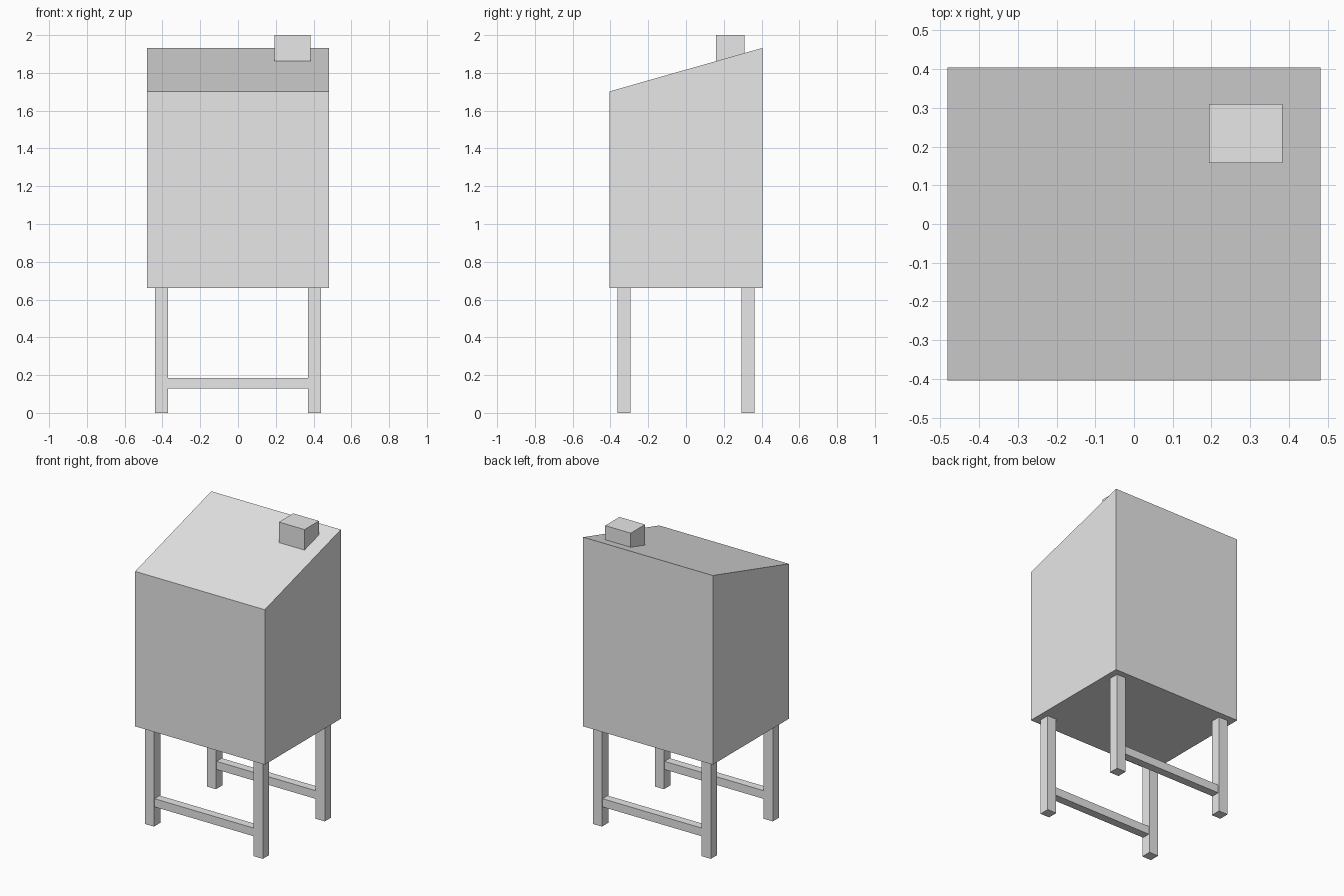
import bpy
import bmesh

cube = bpy.data.objects.get("Cube")
if cube:
    bpy.data.objects.remove(cube, do_unlink=True)

# One plain grey for everything
grey = bpy.data.materials.new("light_grey")
grey.use_nodes = True
colour = (0.8, 0.8, 0.8, 1)
grey.diffuse_color = colour
grey.node_tree.nodes["Principled BSDF"].inputs["Base Color"].default_value = colour


def prism(name, profile, x0, x1):
    """Extrude a (y, z) outline from x0 to x1."""
    bm = bmesh.new()
    face = bm.faces.new([bm.verts.new((x0, y, z)) for y, z in profile])
    side = bmesh.ops.extrude_face_region(bm, geom=[face])["geom"]
    verts = [v for v in side if isinstance(v, bmesh.types.BMVert)]
    bmesh.ops.translate(bm, verts=verts, vec=(x1 - x0, 0, 0))
    bmesh.ops.recalc_face_normals(bm, faces=bm.faces)
    mesh = bpy.data.meshes.new(name)
    bm.to_mesh(mesh)
    bm.free()
    mesh.materials.append(grey)
    obj = bpy.data.objects.new(name, mesh)
    bpy.context.collection.objects.link(obj)
    return obj


def box(name, x, y, z):
    """Box from (min, max) ranges."""
    return prism(name, [(y[0], z[0]), (y[1], z[0]), (y[1], z[1]), (y[0], z[1])], *x)


# Body with a roof sloping down to the front
W, D, BASE = 0.482, 0.404, 0.66
prism("body", [(-D, BASE), (D, BASE), (D, 1.932), (-D, 1.702)], -W, W)

# Small block sunk into the roof
box("roof_block", (0.194, 0.384), (0.158, 0.31), (1.85, 2.0))

# Four legs, with a rail joining each front and back pair
LEG_X, LEG_Y, LEG_HALF, RAIL_HALF = 0.405, 0.329, 0.034, 0.0275
for end, sy in (("front", -1), ("back", 1)):
    y = sy * LEG_Y
    for side, sx in (("left", 1), ("right", -1)):
        x = sx * LEG_X
        box(f"{end}_{side}_leg", (x - LEG_HALF, x + LEG_HALF),
            (y - LEG_HALF, y + LEG_HALF), (0, BASE))
    inner = LEG_X - LEG_HALF
    box(f"{end}_rail", (-inner, inner), (y - RAIL_HALF, y + RAIL_HALF), (0.13, 0.185))
